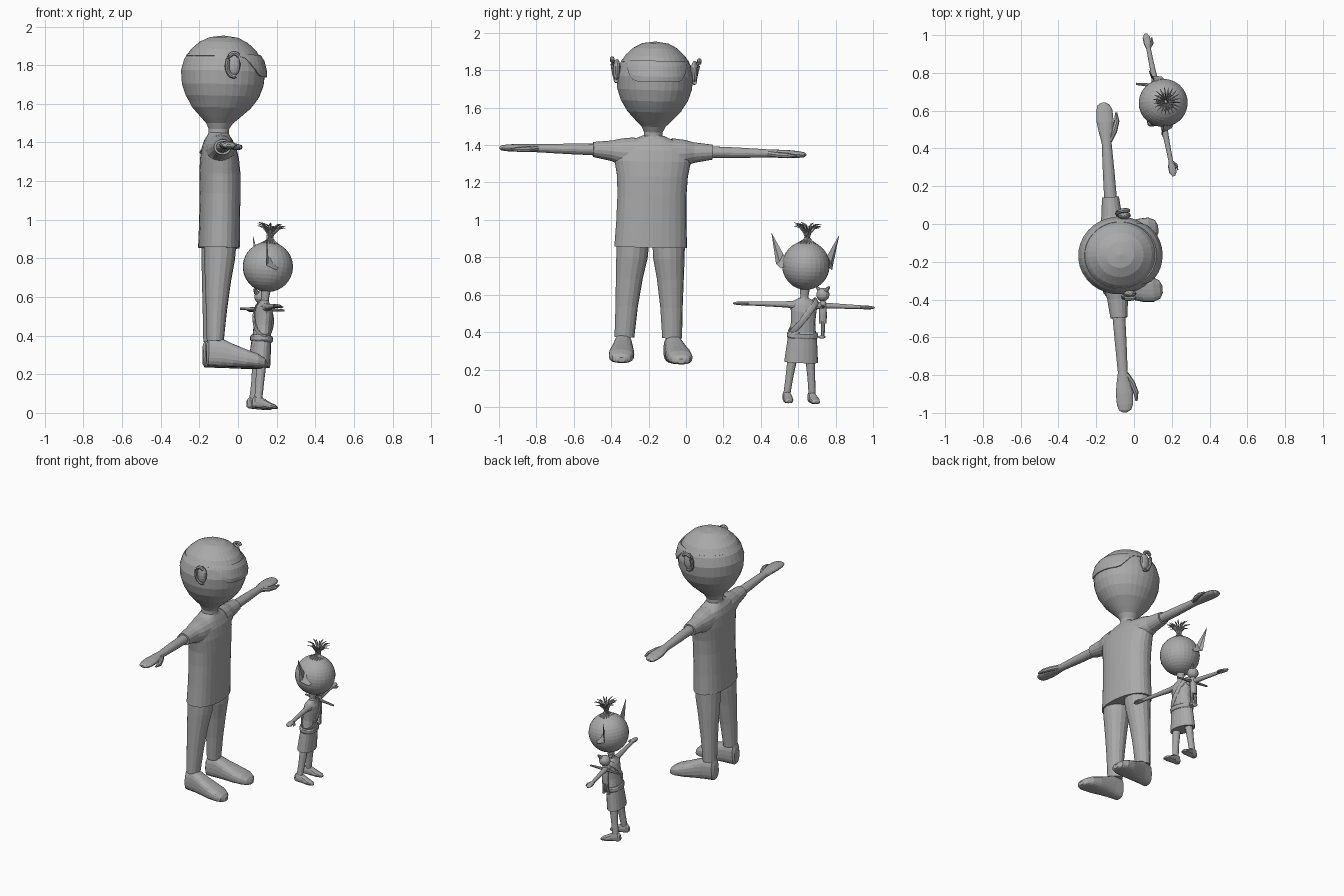
import bpy, bmesh, math
from math import sin, cos, pi, radians
from mathutils import Vector as V, Matrix, Euler

grey = bpy.data.materials.new("plain_grey")
grey.diffuse_color = (0.4, 0.4, 0.4, 1)


def frame(loc, rot):
    return Matrix.Translation(loc) @ Euler([radians(a) for a in rot]).to_matrix().to_4x4()


BIG = frame((-0.13, -0.205, 0.235), (-1.3, 1.5, 4))
SMALL = frame((0.09, 0.605, 0.025), (-1.8, 5.5, 11))
WORLD = Matrix.Identity(4)


def loft(name, rings, M, n=16, p=1.0, closed=False):
    """Skin rings of (centre, axis a, axis b); p < 1 makes the section boxy."""
    bm = bmesh.new()
    pw = lambda v: math.copysign(abs(v) ** p, v)
    rows = []
    for c, a, b in rings:
        rows.append([bm.verts.new(M @ (V(c) + V(a) * pw(cos(2 * pi * i / n)) + V(b) * pw(sin(2 * pi * i / n))))
                     for i in range(n)])
    pairs = list(zip(rows, rows[1:])) + ([(rows[-1], rows[0])] if closed else [])
    for r, s in pairs:
        for i in range(n):
            j = (i + 1) % n
            bm.faces.new((r[i], r[j], s[j], s[i]))
    if not closed:
        bm.faces.new(rows[0][::-1])
        bm.faces.new(rows[-1])
    bmesh.ops.recalc_face_normals(bm, faces=bm.faces)
    return finish(name, bm)


def finish(name, bm):
    me = bpy.data.meshes.new(name)
    bm.to_mesh(me)
    bm.free()
    me.materials.append(grey)
    ob = bpy.data.objects.new(name, me)
    bpy.context.collection.objects.link(ob)
    return ob


def up(name, secs, M, **k):      # sections (z, cx, cy, rx, ry)
    return loft(name, [((x, y, z), (rx, 0, 0), (0, ry, 0)) for z, x, y, rx, ry in secs], M, **k)


def side(name, secs, M, s, **k):  # sections (y, cx, cz, rx, rz), mirrored by s
    return loft(name, [((x, s * y, z), (rx, 0, 0), (0, 0, rz)) for y, x, z, rx, rz in secs], M, **k)


def fwd(name, secs, M, **k):     # sections (x, cy, cz, ry, rz)
    return loft(name, [((x, y, z), (0, ry, 0), (0, 0, rz)) for x, y, z, ry, rz in secs], M, **k)


def tube(name, pts, rad, M, n=8):
    pts = [V(q) for q in pts]
    rings = []
    for i, q in enumerate(pts):
        t = (pts[min(i + 1, len(pts) - 1)] - pts[max(i - 1, 0)]).normalized()
        a = t.cross(V((0, 0, 1)) if abs(t.z) < 0.9 else V((1, 0, 0))).normalized()
        rings.append((q, a * rad[i], t.cross(a) * rad[i]))
    return loft(name, rings, M, n)


def ball(name, c, r, M, n=24, m=16):
    return up(name, [(c[2] - r[2] * cos(pi * i / m), c[0], c[1], max(r[0] * sin(pi * i / m), 1e-4),
                      max(r[1] * sin(pi * i / m), 1e-4)) for i in range(m + 1)], M, n=n)


# ---------- large figure ----------
HEAD = [(1.165, .05), (1.235, .05), (1.265, .065), (1.295, .095), (1.345, .143), (1.405, .18), (1.465, .2),
        (1.535, .206), (1.595, .191), (1.645, .16), (1.685, .118), (1.71, .07), (1.72, .001)]


def head_at(z):
    for (z0, r0), (z1, r1) in zip(HEAD, HEAD[1:]):
        if z <= z1:
            return r0 + (r1 - r0) * (z - z0) / (z1 - z0)
    return 0.001


def head_x(z):
    return .015 * min(1, max(0, (z - 1.235) / .15))


zs = sorted([z for z, r in HEAD] + [1.32, 1.375, 1.435, 1.5, 1.565, 1.62])
up("large_head", [(z, head_x(z), 0, head_at(z) * 1.06, head_at(z)) for z in zs], BIG, n=32)

# visor with a band running round the head
bm = bmesh.new()
rows = []
for i in range(48):
    a = 2 * pi * i / 48 - pi
    f = min(1, max(0, (65 - abs(math.degrees(a))) / 33))
    low = 1.61 - .1 * f * f * (3 - 2 * f)
    k = 1.012 + .04 * f
    col = []
    for j in range(5):
        z = low + (1.622 - low) * j / 4
        r = head_at(z) * k
        col.append(bm.verts.new(BIG @ V((.015 + r * 1.06 * cos(a), r * sin(a), z))))
    rows.append(col)
for i in range(48):
    r, s = rows[i], rows[(i + 1) % 48]
    for j in range(4):
        bm.faces.new((r[j], s[j], s[j + 1], r[j + 1]))
m = finish("visor", bm).modifiers.new("thickness", 'SOLIDIFY')
m.thickness = 0.008

# shirt body
up("shirt", [(.62, .016, 0, .107, .195), (.75, .016, 0, .105, .188), (.9, .015, 0, .105, .185),
             (1.0, .012, 0, .106, .19), (1.08, .008, 0, .1, .205), (1.14, .004, 0, .088, .205),
             (1.18, 0, 0, .072, .16), (1.205, 0, 0, .056, .08), (1.215, 0, 0, .052, .058)], BIG, n=28, p=.9)

for s, tag in ((-1, "right"), (1, "left")):
    side("sleeve_" + tag, [(.1, .004, 1.125, .08, .08), (.17, .003, 1.125, .07, .072), (.22, 0, 1.13, .055, .055),
                           (.32, 0, 1.135, .045, .04)], BIG, s)
    side("arm_" + tag, [(.3, 0, 1.135, .034, .031), (.45, 0, 1.135, .031, .028), (.61, 0, 1.135, .026, .022),
                        (.66, 0, 1.135, .036, .021), (.72, 0, 1.135, .045, .021), (.78, 0, 1.133, .043, .018),
                        (.81, -.002, 1.132, .032, .014), (.822, -.003, 1.132, .012, .006)], BIG, s)
    tube("thumb_" + tag, [(.015, s * .62, 1.135), (.045, s * .67, 1.13), (.062, s * .72, 1.127),
                          (.062, s * .765, 1.126)], (.016, .016, .014, .006), BIG)
    up("trouser_" + tag, [(.135, 0, s * .128, .044, .053), (.3, .003, s * .12, .055, .06),
                          (.45, .008, s * .11, .068, .072), (.56, .014, s * .099, .08, .084),
                          (.66, .016, s * .095, .085, .088)], BIG)
    fwd("foot_" + tag, [(-.045, s * .128, .07, .03, .05), (-.035, s * .13, .075, .045, .072),
                        (.03, s * .136, .076, .05, .074), (.09, s * .143, .062, .058, .06),
                        (.16, s * .152, .048, .068, .047), (.22, s * .158, .038, .066, .036),
                        (.255, s * .16, .028, .048, .025), (.27, s * .16, .02, .02, .012)], BIG, p=.75, n=20)
    # ears: a thin bowl and a curled rim
    ball("ear_" + tag, (.055, s * .208, 1.565), (.035, .02, .058), BIG, 12, 8)
    tube("ear_rim_" + tag, [(.055 - .036 * cos(t), s * (.222 + .012 * sin(t)), 1.565 + .06 * sin(t))
                            for t in [radians(a) for a in range(-110, 131, 20)]], [.012] * 13, BIG)

# ---------- small figure ----------
ball("small_head", (0, 0, .735), (.13, .127, .13), SMALL, 28, 18)
up("small_neck", [(.53, 0, 0, .024, .028), (.57, 0, 0, .02, .022), (.63, 0, 0, .028, .03)], SMALL, n=12)
up("small_torso", [(.36, 0, 0, .047, .074), (.43, 0, 0, .046, .066), (.49, 0, 0, .047, .07),
                   (.525, -.002, 0, .04, .075), (.55, -.002, 0, .025, .045), (.56, 0, 0, .02, .026)], SMALL)
up("skirt", [(.215, 0, 0, .056, .092), (.29, 0, 0, .053, .085), (.37, 0, 0, .048, .077)], SMALL, n=20)
up("belt", [(.345, 0, 0, .054, .08), (.352, 0, 0, .058, .085), (.37, 0, 0, .058, .085),
            (.377, 0, 0, .053, .08)], SMALL, n=20)
# diagonal sash round the torso
loft("sash", [((.05 * cos(t), .068 * sin(t), .46 + .09 * sin(t)), (.006 * cos(t), .006 * sin(t), 0),
               (0, -.009, .016)) for t in [2 * pi * i / 24 for i in range(24)]], SMALL, 8, closed=True)

for s, tag in ((-1, "right"), (1, "left")):
    side("small_arm_" + tag, [(.04, 0, .52, .028, .026), (.09, 0, .523, .019, .017), (.2, 0, .522, .014, .013),
                              (.305, 0, .521, .012, .01), (.33, 0, .521, .02, .01), (.365, 0, .52, .02, .009),
                              (.385, 0, .52, .007, .004)], SMALL, s, n=12)
    tube("small_thumb_" + tag, [(.008, s * .31, .521), (.026, s * .33, .518), (.028, s * .358, .517)],
         (.008, .007, .003), SMALL)
    up("small_leg_" + tag, [(.04, -.002, s * .069, .021, .019), (.13, 0, s * .06, .022, .021),
                            (.24, 0, s * .048, .028, .027)], SMALL, n=12)
    fwd("small_foot_" + tag, [(-.034, s * .068, .024, .012, .018), (-.022, s * .068, .028, .021, .03),
                              (.02, s * .069, .026, .022, .028), (.06, s * .072, .016, .028, .018),
                              (.09, s * .074, .012, .022, .011), (.102, s * .074, .009, .009, .005)],
        SMALL, n=12, p=.8)
    # large pointed ears, hollow towards the front
    bm = bmesh.new()
    pts = [(.035, .115, .735), (-.03, .12, .79), (-.04, .155, .735), (-.058, .185, .9), (-.025, .14, .75),
           (.02, .14, .715)]
    vs = [bm.verts.new(SMALL @ V((x, s * y, z))) for x, y, z in pts]
    for f in ((0, 1, 4), (1, 3, 4), (3, 2, 4), (2, 5, 4), (5, 0, 4), (1, 2, 3), (0, 5, 2), (0, 2, 1)):
        bm.faces.new([vs[i] for i in f])
    bmesh.ops.recalc_face_normals(bm, faces=bm.faces)
    finish("small_ear_" + tag, bm)

# tied tuft of hair: strands gathered above the crown, then fanned out
for i in range(20):
    a = 2 * pi * i / 20
    h = .008 * (i % 3)
    tube("hair_strand", [(r * cos(a), r * sin(a), z) for r, z in
                         ((.046, .852), (.025, .866), (.011, .885), (.018, .91 + h), (.042, .938 + h),
                          (.074, .944 + h))], (.006, .005, .004, .005, .005, .001), SMALL, 5)

# ---------- doll hanging at the shoulder, arms along x ----------
X, Y = .118, .732
ball("doll_head", (X + .005, Y, .6), (.038, .036, .036), WORLD, 14, 10)
up("doll_body", [(.445, X - .003, Y, .022, .02), (.5, X, Y, .024, .021), (.55, X + .002, Y, .02, .018),
                 (.58, X + .004, Y, .01, .01)], WORLD, n=12)
tube("doll_arms", [(.01, Y + .01, .54), (X, Y, .537), (.24, Y - .01, .53)], (.006, .011, .006), WORLD)
for s in (-1, 1):
    tube("doll_leg", [(X + s * .011, Y, .46), (X + s * .016 - .005, Y, .375)], (.012, .009), WORLD)
    ball("doll_foot", (X + s * .016 - .005, Y - .006, .374), (.01, .022, .009), WORLD, 10, 6)
    tube("doll_ear", [(X + s * .022, Y + s * .016, .622), (X + s * .034, Y + s * .034, .642)], (.014, .006), WORLD)
